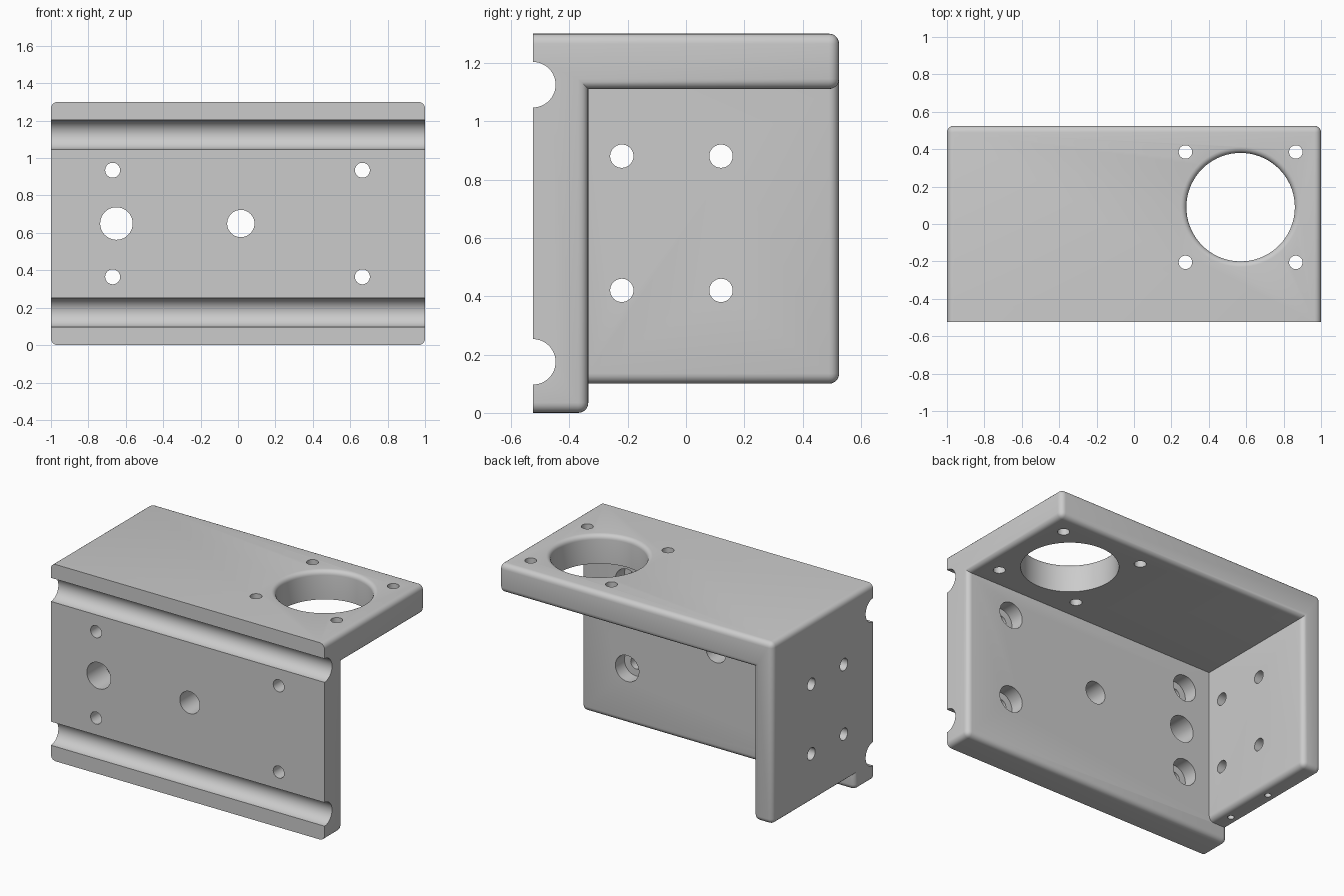
import bpy, bmesh, math
from mathutils import Vector, Matrix

if "Cube" in bpy.data.objects:
    bpy.data.objects.remove(bpy.data.objects["Cube"], do_unlink=True)

metal = bpy.data.materials.new("light grey metal")
metal.use_nodes = True
GREY = (0.6, 0.6, 0.6, 1)
metal.diffuse_color = GREY
metal.node_tree.nodes["Principled BSDF"].inputs["Base Color"].default_value = GREY

FRONT, BACK, TOP = -0.525, 0.525, 1.3
PLATE_BACK, PLATE_UNDER, WALL_IN, WALL_BOTTOM = -0.335, 1.11, -0.86, 0.1


def to_object(name, bm):
    mesh = bpy.data.meshes.new(name)
    bmesh.ops.recalc_face_normals(bm, faces=bm.faces)
    bm.to_mesh(mesh)
    bm.free()
    mesh.materials.append(metal)
    obj = bpy.data.objects.new(name, mesh)
    bpy.context.collection.objects.link(obj)
    return obj


def box(name, lo, hi):
    bm = bmesh.new()
    bmesh.ops.create_cube(bm, size=1)
    lo, hi = Vector(lo), Vector(hi)
    for v in bm.verts:
        v.co = (lo + hi) / 2 + v.co * (hi - lo)
    return to_object(name, bm)


def rod(start, end, radius, sides=40):
    """Round cutter between two points."""
    start, end = Vector(start), Vector(end)
    axis = end - start
    bm = bmesh.new()
    turn = axis.to_track_quat('Z', 'Y').to_matrix().to_4x4()
    bmesh.ops.create_cone(bm, cap_ends=True, segments=sides, radius1=radius, radius2=radius,
                          depth=axis.length, matrix=Matrix.Translation((start + end) / 2) @ turn)
    return to_object("hole_cutter", bm)


def cut(target, cutter):
    cutter.hide_render = True
    mod = target.modifiers.new("cut", 'BOOLEAN')
    mod.operation, mod.solver, mod.object = 'DIFFERENCE', 'EXACT', cutter
    bpy.context.view_layer.objects.active = target
    bpy.ops.object.modifier_apply(modifier=mod.name)
    bpy.data.objects.remove(cutter, do_unlink=True)


# Bracket body: front plate, top plate and one side wall
bracket = box("mounting_bracket", (-1, FRONT, 0), (1, BACK, TOP))
cut(bracket, box("inner_cutter", (WALL_IN, PLATE_BACK, -1), (2, 2, PLATE_UNDER)))
cut(bracket, box("lower_cutter", (-2, PLATE_BACK, -1), (2, 2, WALL_BOTTOM)))

# Round all outward edges except those bordering the front face
bm = bmesh.new()
bm.from_mesh(bracket.data)
bmesh.ops.remove_doubles(bm, verts=bm.verts, dist=0.0001)
bmesh.ops.dissolve_limit(bm, angle_limit=0.01, verts=bm.verts, edges=bm.edges)
bm.normal_update()
edges = [e for e in bm.edges
         if len(e.link_faces) == 2 and e.calc_face_angle_signed() > 0.5
         and not all(abs(v.co.y - FRONT) < 0.001 for v in e.verts)]
bmesh.ops.bevel(bm, geom=edges, offset=0.035, segments=5, profile=0.5,
                affect='EDGES', clamp_overlap=True)
bm.to_mesh(bracket.data)
bm.free()

# Rail grooves across the front
for z in (0.175, 1.125):
    cut(bracket, rod((-2, FRONT, z), (2, FRONT, z), 0.078, 48))

# Counterbored screw holes and plain holes in the front plate
for x in (-0.67, 0.665):
    for z in (0.365, 0.935):
        cut(bracket, rod((x, -1, z), (x, 0, z), 0.04))
        cut(bracket, rod((x, -0.43, z), (x, 0, z), 0.086))
for x, radius in ((-0.65, 0.087), (0.015, 0.073)):
    cut(bracket, rod((x, -1, 0.65), (x, 0, 0.65), radius))

# Side wall: four cross holes, two blind holes from below
for y in (-0.22, 0.12):
    for z in (0.42, 0.88):
        cut(bracket, rod((-1.2, y, z), (-0.6, y, z), 0.04))
    cut(bracket, rod((-0.93, y, -0.2), (-0.93, y, 0.3), 0.02, 24))

# Large opening with a rounded upper lip, ringed by four screw holes
cx, cy, r, lip = 0.57, 0.09, 0.29, 0.03
profile = [(0, 1), (r, 1)]
for i in range(6):
    a = math.pi / 2 * i / 5
    profile.append((r + lip * (1 - math.cos(a)), TOP - lip + lip * math.sin(a)))
profile += [(r + lip, TOP + 0.2), (0, TOP + 0.2)]
bm = bmesh.new()
verts = [bm.verts.new((cx + p, cy, z)) for p, z in profile]
line = [bm.edges.new(pair) for pair in zip(verts, verts[1:])]
bmesh.ops.spin(bm, geom=verts + line, cent=(cx, cy, 0), axis=(0, 0, 1),
               angle=math.tau, steps=72)
bmesh.ops.remove_doubles(bm, verts=bm.verts, dist=0.0001)
cut(bracket, to_object("opening_cutter", bm))
for dx in (-0.295, 0.295):
    for dy in (-0.295, 0.295):
        cut(bracket, rod((cx + dx, cy + dy, 1), (cx + dx, cy + dy, 2), 0.036))

# Smooth rounded surfaces, keep cut edges sharp
bpy.ops.object.select_all(action='DESELECT')
bracket.select_set(True)
bpy.context.view_layer.objects.active = bracket
bpy.ops.object.shade_smooth_by_angle(angle=math.radians(30))
